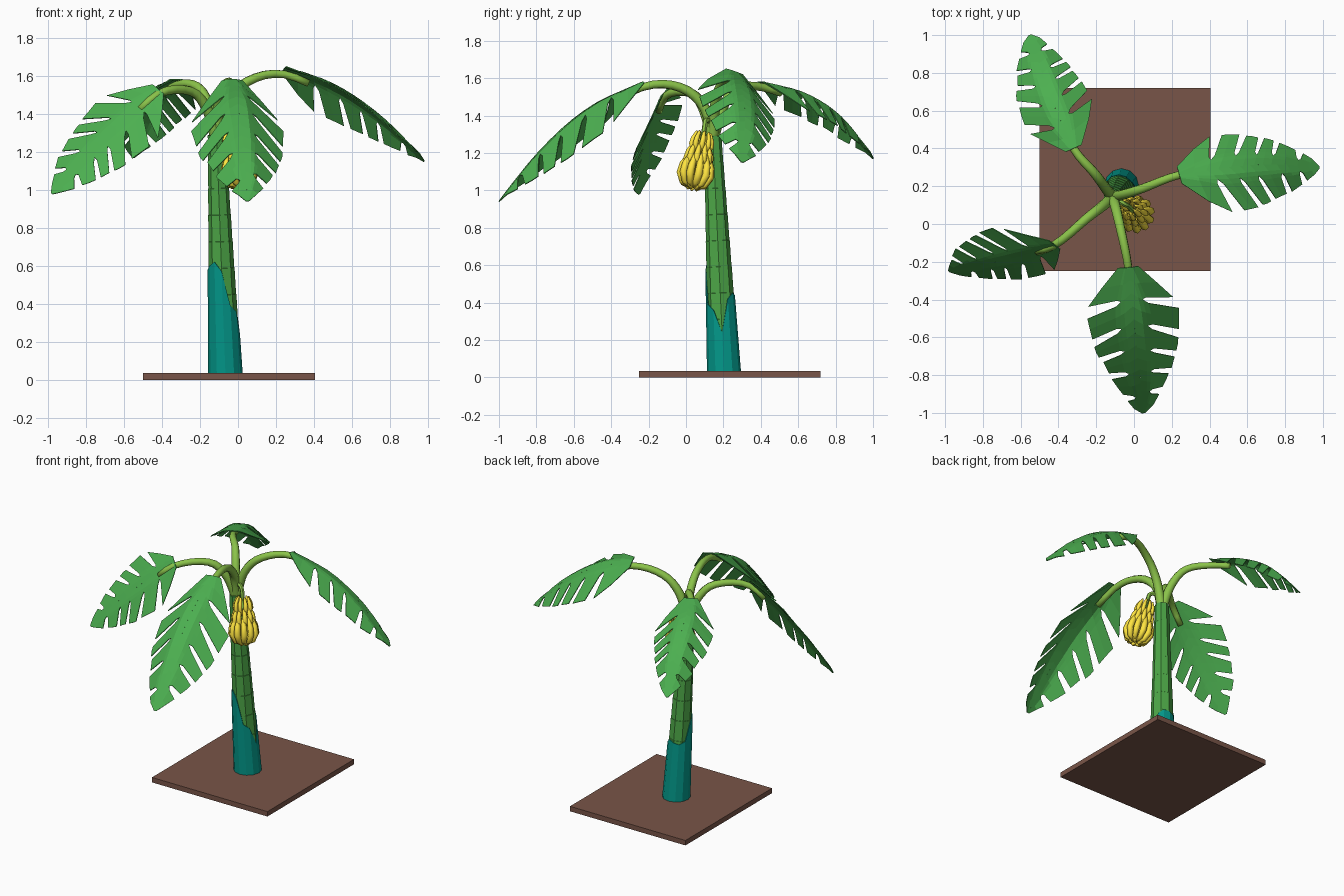
import bpy, bmesh, math, random
from mathutils import Vector

random.seed(4)
cube = bpy.data.objects.get("Cube")
if cube:
    bpy.data.objects.remove(cube, do_unlink=True)


def material(name, hex_code):
    rgb = [int(hex_code[i:i + 2], 16) / 255 for i in (0, 2, 4)]
    color = [((c + 0.055) / 1.055) ** 2.4 for c in rgb] + [1]
    mat = bpy.data.materials.new(name)
    mat.use_nodes = True
    mat.diffuse_color = color
    mat.node_tree.nodes["Principled BSDF"].inputs["Base Color"].default_value = color
    return mat


SOIL = material("soil", "795548")
BARK = material("trunk_green", "4CA546")
STEM = material("stem_green", "8BC34A")
LEAF = material("leaf_green", "4CAF50")
TEAL = material("sheath_teal", "009688")
FRUIT = material("banana_yellow", "FFE540")


def finish(bm, name, mat, thickness=0):
    mesh = bpy.data.meshes.new(name)
    bmesh.ops.recalc_face_normals(bm, faces=bm.faces)
    bm.to_mesh(mesh)
    bm.free()
    mesh.materials.append(mat)
    obj = bpy.data.objects.new(name, mesh)
    bpy.context.collection.objects.link(obj)
    if thickness:
        solid = obj.modifiers.new("thickness", "SOLIDIFY")
        solid.thickness = thickness
        solid.offset = 0
    return obj


def add_tube(bm, points, radii, sides):
    points = [Vector(p) for p in points]
    last = len(points) - 1
    rings, old, side = [], None, None
    for i, (p, r) in enumerate(zip(points, radii)):
        tangent = (points[min(i + 1, last)] - points[max(i - 1, 0)]).normalized()
        if old is None:
            side = tangent.orthogonal().normalized()
        else:
            side = old.rotation_difference(tangent) @ side
        old = tangent
        up = tangent.cross(side)
        angles = [math.tau * k / sides for k in range(sides)]
        rings.append([bm.verts.new(p + r * (side * math.cos(a) + up * math.sin(a)))
                      for a in angles])
    for a, b in zip(rings, rings[1:]):
        for k in range(sides):
            n = (k + 1) % sides
            bm.faces.new((a[k], a[n], b[n], b[k]))
    bm.faces.new(rings[0])
    bm.faces.new(rings[-1])


def spline(points, t):
    # Smooth curve through the points, t from 0 to 1
    pts = [Vector(p) for p in points]
    pts = [2 * pts[0] - pts[1]] + pts + [2 * pts[-1] - pts[-2]]
    x = min(max(t, 0), 1) * (len(points) - 1)
    i = min(int(x), len(points) - 2)
    f = x - i
    a, b, c, d = pts[i:i + 4]
    return 0.5 * (2 * b + (c - a) * f + (2 * a - 5 * b + 4 * c - d) * f ** 2
                  + (3 * b - a - 3 * c + d) * f ** 3)


# Ground slab
bm = bmesh.new()
bmesh.ops.create_cube(bm, size=1)
for v in bm.verts:
    v.co = (v.co.x * 0.905 - 0.047, v.co.y * 0.97 + 0.235, (v.co.z + 0.5) * 0.035)
finish(bm, "ground_slab", SOIL)

# Leaning trunk with faint growth rings
FOOT, CROWN = Vector((-0.066, 0.203, 0.03)), Vector((-0.113, 0.143, 1.29))


def trunk_at(z):
    f = (z - FOOT.z) / (CROWN.z - FOOT.z)
    return FOOT.lerp(CROWN, f), 0.085 - 0.04 * f


points, radii = [], []
RINGS = 9
for i in range(RINGS):
    for f, lip in ((0, 0), (0.99, 0.0015)):
        p, r = trunk_at(FOOT.z + (i + f) / RINGS * (CROWN.z - FOOT.z))
        points.append(p)
        radii.append(r + lip)
bm = bmesh.new()
add_tube(bm, points, radii, 8)
finish(bm, "trunk", BARK)

# Uneven sheath around the foot of the trunk
heights = [0.24, 0.42, 0.45, 0.44, 0.43, 0.45, 0.58, 0.6, 0.62, 0.57, 0.39, 0.36]
bm = bmesh.new()
columns = []
for k, top in enumerate(heights):
    a = math.tau * k / len(heights)
    column = []
    for z in (0.035, top):
        p, r = trunk_at(z)
        column.append(bm.verts.new(p + (r + 0.004) * Vector((math.cos(a), math.sin(a), 0))))
    columns.append(column)
for a, b in zip(columns, columns[1:] + columns[:1]):
    bm.faces.new((a[0], b[0], b[1], a[1]))
finish(bm, "trunk_sheath", TEAL, 0.004)


# Torn leaves: a solid strip along the midrib, then slanted lobes
OUTLINE = [(0, 0.2), (0.25, 0.93), (0.36, 1), (0.6, 0.9), (0.8, 0.62), (0.93, 0.27), (1, 0.03)]


def outline(t):
    for (t0, w0), (t1, w1) in zip(OUTLINE, OUTLINE[1:]):
        if t <= t1:
            return w0 + (w1 - w0) * (t - t0) / (t1 - t0)
    return OUTLINE[-1][1]


def slant(t):
    return t + 0.34 * (1 - t) * min(1, t * 4)


def build_leaf(name, path, width, droop, roll, lobes=6):
    bm = bmesh.new()

    def place(t, u, side):
        t = min(t, 1)
        p = spline(path, t)
        tangent = (spline(path, t + 0.02) - spline(path, t - 0.02)).normalized()
        level = tangent.cross(Vector((0, 0, 1))).normalized()
        above = level.cross(tangent)
        across = level * math.cos(roll) + above * math.sin(roll)
        normal = across.cross(tangent)
        reach = width * outline(t) * u
        flat = min(reach, 0.045)
        fold = reach - flat
        return bm.verts.new(p + across * side * (flat + fold * math.cos(droop))
                            - normal * fold * math.sin(droop))

    for side in (-1, 1):
        cuts = [0] + [(i + random.uniform(-0.15, 0.15)) / lobes for i in range(1, lobes)] + [1]
        for t0, t1 in zip(cuts, cuts[1:]):
            # Solid bands by the midrib, then the lobe with a slot on each flank
            reach = random.uniform(0.93, 1.04)
            bands = [(0, 0), (0.17, 0), (0.27, 0), (0.38, 0.1), (reach, 0.17)]
            rows = []
            for u, gap in bands:
                a, b = (t + (slant(t) - t) * u for t in (t0, t1))
                slot = gap * (b - a)
                a += slot if t0 else 0
                b -= slot if t1 < 1 else 0
                rows.append([place(t, u, side) for t in (a, (a + b) / 2, b)])
            for low, high in zip(rows, rows[1:]):
                for k in (0, 1):
                    bm.faces.new((low[k], low[k + 1], high[k + 1], high[k]))
    bmesh.ops.remove_doubles(bm, verts=bm.verts, dist=0.0005)
    finish(bm, name, LEAF, 0.005)


# Each frond: stem arch, blade path, half width, fold angle, roll
START = (-0.113, 0.143, 1.26)
FRONDS = {
    "front": ([(-0.1, 0.1, 1.44), (-0.07, -0.03, 1.55)],
              [(-0.03, -0.23, 1.58), (0, -0.52, 1.44), (0.03, -0.78, 1.21), (0.05, -1, 0.94)],
              0.28, 0.6, 0),
    "left": ([(-0.06, 0.155, 1.45), (0.05, 0.19, 1.57)],
             [(0.24, 0.26, 1.635), (0.5, 0.3, 1.54), (0.74, 0.315, 1.38), (0.98, 0.3, 1.15)],
             0.24, 0.45, 0.35),
    "right": ([(-0.16, 0.1, 1.42), (-0.25, 0.03, 1.52)],
              [(-0.42, -0.11, 1.53), (-0.6, -0.17, 1.37), (-0.78, -0.21, 1.2), (-0.98, -0.25, 0.98)],
              0.225, 0.2, 0.8),
    "back": ([(-0.15, 0.19, 1.43), (-0.21, 0.27, 1.54)],
             [(-0.32, 0.4, 1.58), (-0.42, 0.62, 1.52), (-0.49, 0.81, 1.4), (-0.55, 1, 1.17)],
             0.225, 0.6, 0),
}
for name, (arch, blade, width, droop, roll) in FRONDS.items():
    build_leaf(name + "_leaf", blade, width, droop, roll)
    under = [Vector(p) - Vector((0, 0, drop)) for p, drop in zip(blade, (0.027, 0.04))]
    route = [START] + arch + under
    steps = 14
    bm = bmesh.new()
    add_tube(bm, [spline(route, 0.88 * i / steps) for i in range(steps + 1)],
             [0.031 - 0.011 * i / steps for i in range(steps + 1)], 8)
    stem = finish(bm, name + "_leaf_stem", STEM)
    stem.data.shade_smooth()

# Banana bunch in three tiers around a tilted axis
LOW, HIGH = Vector((0.022, 0.037, 1.015)), Vector((-0.03, 0.095, 1.31))
axis = (HIGH - LOW).normalized()
e1 = axis.orthogonal().normalized()
e2 = axis.cross(e1)
PROFILE = [(0.022, 0), (0.06, 0.02), (0.081, 0.068), (0.076, 0.115), (0.06, 0.16), (0.056, 0.18)]
GIRTH = [0.008, 0.018, 0.022, 0.02, 0.014, 0.007]
for tier, (offset, scale, count) in enumerate([(0, 1, 11), (0.095, 0.8, 10), (0.185, 0.67, 9)]):
    bm = bmesh.new()
    for k in range(count):
        a = math.tau * (k + tier * 0.5) / count
        out = e1 * math.cos(a) + e2 * math.sin(a)
        add_tube(bm, [LOW + axis * (offset + h * scale) + out * r * scale for r, h in PROFILE],
                 [g * scale for g in GIRTH], 6)
    finish(bm, f"banana_tier_{tier + 1}", FRUIT).data.shade_smooth()

# Inner cluster filling the bottom of the bunch
bm = bmesh.new()
for k in range(5):
    a = math.tau * k / 5
    out = e1 * math.cos(a) + e2 * math.sin(a)
    add_tube(bm, [LOW + axis * (h - 0.01) + out * (0.012 + r * 0.4) for r, h in PROFILE], GIRTH, 6)
finish(bm, "banana_core", FRUIT).data.shade_smooth()

# Stalk from the crown down through the bunch
route = [START, (-0.09, 0.13, 1.36), (-0.05, 0.105, 1.37), HIGH, LOW + axis * 0.03]
bm = bmesh.new()
add_tube(bm, [spline(route, i / 16) for i in range(17)], [0.014] * 17, 6)
finish(bm, "bunch_stalk", STEM)
